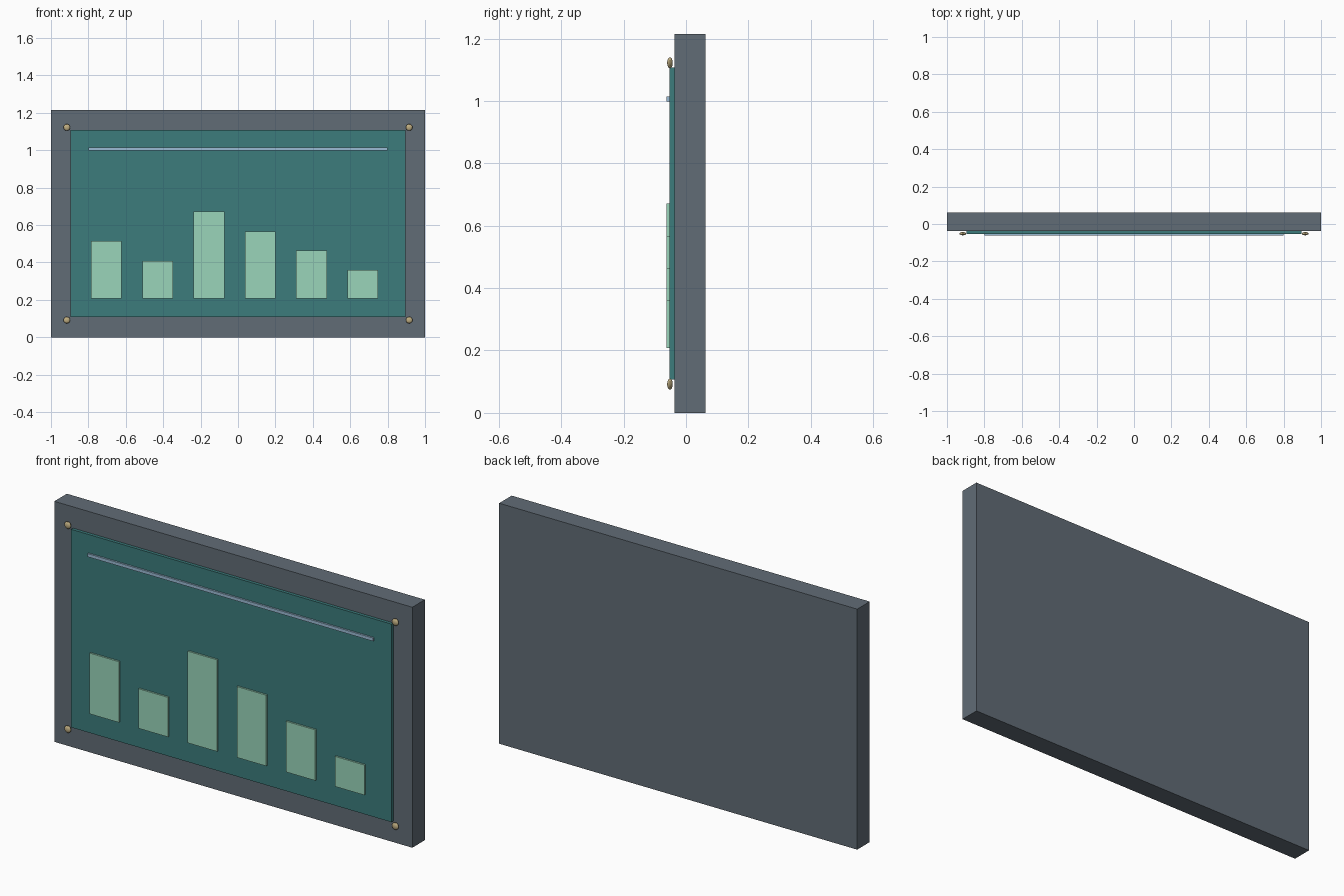
import bpy

if "Cube" in bpy.data.objects:
    bpy.data.objects.remove(bpy.data.objects["Cube"])


def material(name, color):
    m = bpy.data.materials.new(name)
    m.diffuse_color = (*color, 1)
    m.use_nodes = True
    m.node_tree.nodes["Principled BSDF"].inputs["Base Color"].default_value = m.diffuse_color
    return m


def box(name, x, y, z, mat):
    """Box from (min, max) ranges on each axis."""
    bpy.ops.mesh.primitive_cube_add(
        size=1, location=[(r[0] + r[1]) / 2 for r in (x, y, z)])
    o = bpy.context.object
    o.name = name
    o.scale = [r[1] - r[0] for r in (x, y, z)]
    bpy.ops.object.transform_apply(location=False, rotation=False, scale=True)
    o.data.materials.append(mat)
    return o


slate = material("slate", (0.12, 0.15, 0.18))
teal = material("teal", (0.045, 0.20, 0.20))
mint = material("mint", (0.32, 0.66, 0.49))
blue = material("pale_blue", (0.33, 0.50, 0.66))
brass = material("brass", (0.52, 0.42, 0.22))

# Backing slab and screen panel
box("frame_slab", (-1, 1), (-0.0375, 0.0625), (0, 1.2143), slate)
box("screen_panel", (-0.895, 0.895), (-0.0535, -0.0375), (0.107, 1.107), teal)

# Header line
box("header_line", (-0.798, 0.798), (-0.0625, -0.0535), (0.998, 1.014), blue)

# Bar chart
for i, h in enumerate((0.307, 0.2, 0.463, 0.358, 0.256, 0.152)):
    cx = -0.704 + i * 0.2743
    box(f"chart_bar_{i + 1}", (cx - 0.082, cx + 0.082),
        (-0.0625, -0.0535), (0.208, 0.208 + h), mint)

# Flattened corner studs
for sx in (-1, 1):
    for sz in (-1, 1):
        bpy.ops.mesh.primitive_uv_sphere_add(
            segments=16, ring_count=8, radius=0.018,
            location=(sx * 0.915, -0.0515, 0.607 + sz * 0.515))
        stud = bpy.context.object
        stud.name = "corner_stud"
        stud.scale = (1, 0.5, 1)
        bpy.ops.object.transform_apply(location=False, rotation=False, scale=True)
        stud.data.materials.append(brass)
        bpy.ops.object.shade_smooth_by_angle()
